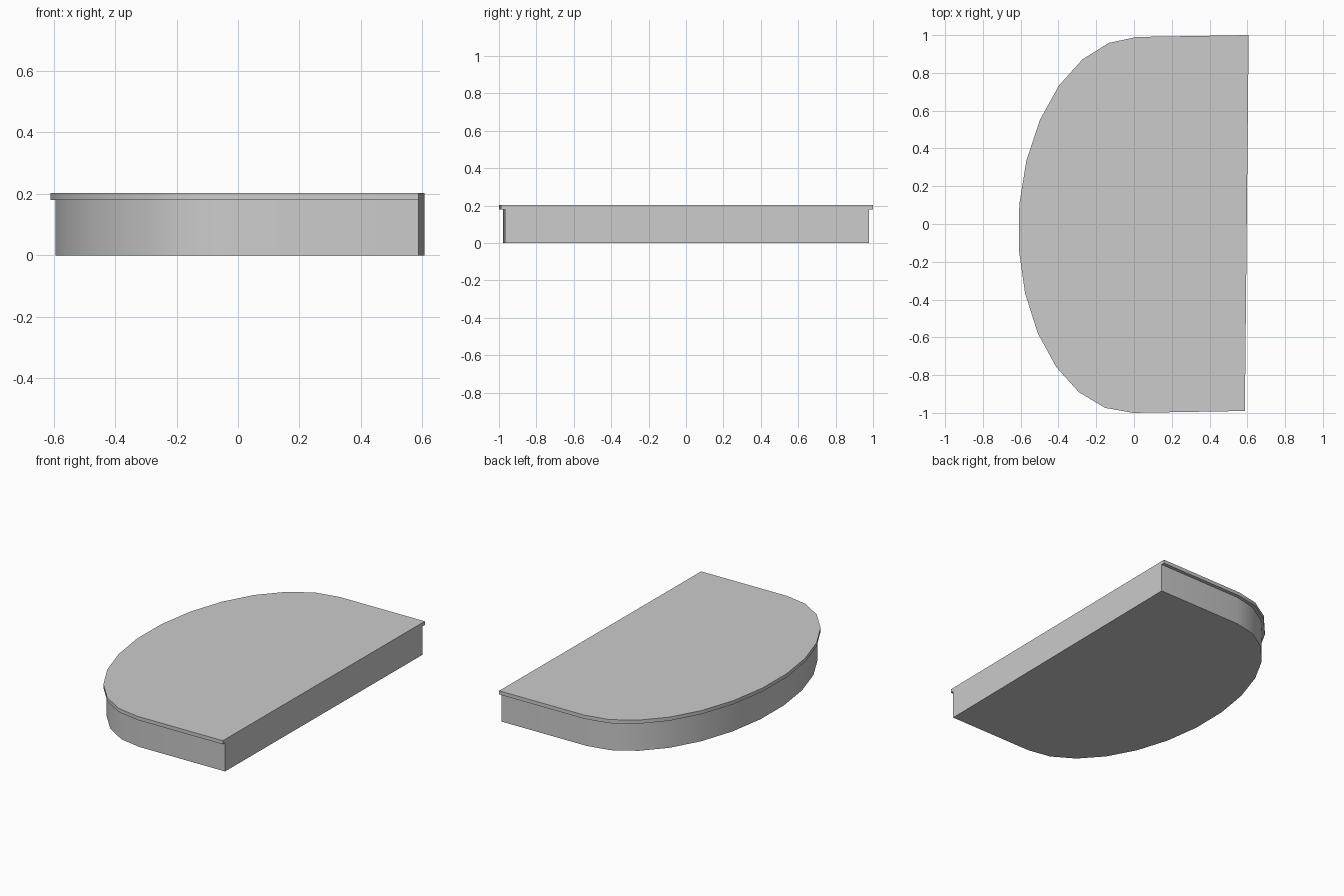
import bpy, bmesh, math

if "Cube" in bpy.data.objects:
    bpy.data.objects.remove(bpy.data.objects["Cube"])

STEPS = 13          # segments along the curved side
FLAT_X = 0.597      # straight side, shared by both parts


def outline(a, b):
    """Half-ellipse closed by a straight side, with the model's slight skew."""
    pts = [(FLAT_X, -b), (FLAT_X, b)]
    for i in range(STEPS + 1):
        t = math.pi / 2 - math.pi * i / STEPS
        pts.append((0.005 - a * math.cos(t), b * math.sin(t)))
    return [(x + 0.01 * y, y + 0.017 * x - 0.005) for x, y in pts]


def slab(name, a, b, z0, z1):
    bm = bmesh.new()
    face = bm.faces.new([bm.verts.new((x, y, z0)) for x, y in outline(a, b)])
    ext = bmesh.ops.extrude_face_region(bm, geom=[face], use_keep_orig=True)
    top = [v for v in ext["geom"] if isinstance(v, bmesh.types.BMVert)]
    bmesh.ops.translate(bm, verts=top, vec=(0, 0, z1 - z0))
    bmesh.ops.recalc_face_normals(bm, faces=bm.faces)
    mesh = bpy.data.meshes.new(name)
    bm.to_mesh(mesh)
    bm.free()
    ob = bpy.data.objects.new(name, mesh)
    bpy.context.collection.objects.link(ob)
    bpy.ops.object.select_all(action='DESELECT')
    ob.select_set(True)
    bpy.context.view_layer.objects.active = ob
    bpy.ops.object.shade_smooth_by_angle(angle=math.radians(30))
    return ob


# Step body
slab("step_body", 0.602, 0.973, 0.0, 0.18)
# Overhanging tread, flush with the body on the straight side
slab("step_tread", 0.618, 0.995, 0.18, 0.203)
